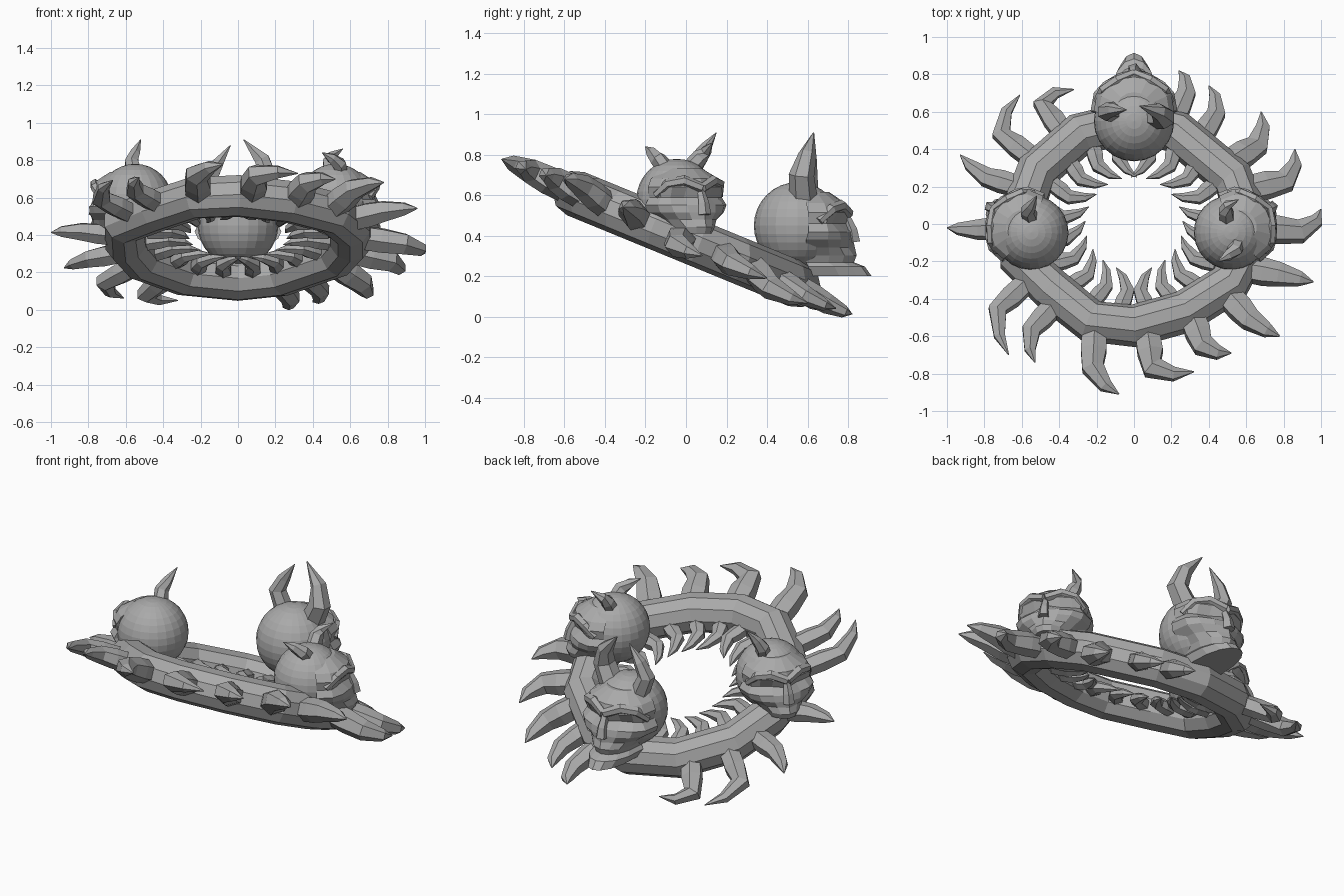
import bpy, bmesh, math
from mathutils import Vector, Matrix

cube = bpy.data.objects.get("Cube")
if cube:
    bpy.data.objects.remove(cube, do_unlink=True)

stone = bpy.data.materials.new("stone_grey")
stone.use_nodes = True
GREY = (0.4, 0.4, 0.4, 1)
stone.diffuse_color = GREY
stone.node_tree.nodes["Principled BSDF"].inputs["Base Color"].default_value = GREY

SLOPE = -0.41
NORMAL = Vector((0, -SLOPE, 1)).normalized()


def on_plane(x, y, lift=0.0):
    """Point on the tilted plane of the ring."""
    return Vector((x, y, 0.385 + SLOPE * y + lift))


def finish(name, bm, matrix=None):
    if matrix:
        bm.transform(matrix)
    bmesh.ops.recalc_face_normals(bm, faces=bm.faces)
    mesh = bpy.data.meshes.new(name)
    bm.to_mesh(mesh)
    bm.free()
    mesh.materials.append(stone)
    obj = bpy.data.objects.new(name, mesh)
    bpy.context.collection.objects.link(obj)


def bridge(bm, loops, closed=False):
    """Skin a list of equal vertex loops; cap the ends if open."""
    n = len(loops[0])
    pairs = list(zip(loops, loops[1:]))
    if closed:
        pairs.append((loops[-1], loops[0]))
    else:
        bm.faces.new(loops[0])
        bm.faces.new(loops[-1])
    for a, b in pairs:
        for i in range(n):
            j = (i + 1) % n
            bm.faces.new((a[i], a[j], b[j], b[i]))


def sweep(name, pts, radii, sides=6, up=NORMAL, closed=False, flat=1.0, matrix=None):
    """Tapered tube along a path."""
    bm = bmesh.new()
    pts = [Vector(p) for p in pts]
    last = len(pts) - 1
    loops = []
    for i, p in enumerate(pts):
        if closed:
            t = pts[(i + 1) % len(pts)] - pts[i - 1]
        else:
            t = pts[min(i + 1, last)] - pts[max(i - 1, 0)]
        side = up.cross(t).normalized()
        top = t.cross(side).normalized()
        loop = []
        for k in range(sides):
            a = math.tau * (k + 0.5) / sides
            off = side * math.cos(a) + top * math.sin(a) * flat
            loop.append(bm.verts.new(p + off * radii[i]))
        loops.append(loop)
    bridge(bm, loops, closed)
    finish(name, bm, matrix)


# Ring body
ring = [(0, -.545), (-.23, -.52), (-.44, -.35), (-.61, -.19), (-.6, .06), (-.52, .28),
        (-.29, .48), (0, .55), (.23, .49), (.53, .24), (.6, .05), (.6, -.14),
        (.51, -.32), (.27, -.47)]
sweep("ring", [on_plane(x, y) for x, y in ring], [0.115] * len(ring), 10, closed=True)


def claw(name, base, mid, tip, r, lift=0.0):
    """Hooked claw: straight out to the knuckle, then bent to a point."""
    b, m, t = on_plane(*base), on_plane(*mid, lift), on_plane(*tip, lift)
    path = [b, b.lerp(m, 0.55), m, m.lerp(t, 0.5) + (m - b) * 0.12, t]
    sweep(name, path, [r, r * 1.05, r * 0.9, r * 0.55, r * 0.04], 6, flat=0.9)


# Outer claws: base, knuckle, tip, lift off the ring plane
outer = [((-.21, -.56), (-.22, -.77), (-.08, -.91), .02), ((.07, -.58), (.1, -.77), (.32, -.79), .02),
         ((.31, -.5), (.37, -.65), (.52, -.69), .03), ((.5, -.38), (.62, -.51), (.78, -.6), .05),
         ((.6, -.24), (.78, -.27), (.96, -.31), .03), ((.62, -.02), (.89, -.04), (1, .08), -.05),
         ((.59, .18), (.81, .23), (.86, .4), -.03), ((.5, .32), (.66, .42), (.68, .6), -.07),
         ((.34, .43), (.44, .59), (.4, .74), -.04), ((.2, .52), (.28, .7), (.24, .82), -.035),
         ((-.36, .46), (-.49, .64), (-.32, .72), -.04), ((-.53, .34), (-.71, .48), (-.61, .69), -.04),
         ((-.62, .2), (-.79, .25), (-.93, .37), -.01), ((-.64, -.02), (-.84, -.03), (-1, -.02), .02),
         ((-.57, -.31), (-.73, -.46), (-.67, -.7), .02), ((-.42, -.43), (-.55, -.57), (-.53, -.74), .02)]
for n, (b, m, t, lift) in enumerate(outer):
    claw(f"outer_claw_{n + 1}", b, m, t, 0.075 if n < 8 else 0.062, lift)

# Inner claws, hooked sideways around the opening
COUNT = 20
for n in range(COUNT):
    a = math.tau * (n + 0.5) / COUNT
    hook = 0.22 if math.cos(a) > 0 else -0.22

    def polar(r, turn):
        return r * 1.04 * math.cos(a + turn), r * math.sin(a + turn)
    claw(f"inner_claw_{n + 1}", polar(.47, 0), polar(.36, -hook * 0.3), polar(.25, hook), 0.045)


def skull(name, centre, size, yaw, jaw=False):
    """Round cranium with a faceted face pointing along local +x."""
    place = (Matrix.Translation(centre) @ Matrix.Rotation(math.radians(yaw), 4, 'Z')
             @ Matrix.Scale(size, 4))
    bm = bmesh.new()
    bmesh.ops.create_uvsphere(bm, u_segments=24, v_segments=16, radius=1)
    finish(name + "_cranium", bm, place)

    # Face levels: height, half width, back, depth, depth factor at the eyes
    levels = [(.78, .45, .2, .72, 1), (.52, .88, .2, 1.1, 1), (.3, 1.0, .25, 1.2, .92),
              (.05, .96, .25, 1.16, .78), (-.14, 1.08, .25, 1.25, .95), (-.32, 1.0, .2, 1.28, .98),
              (-.5, .76, .2, 1.32, .92), (-.68, .6, .2, 1.36, 1), (-.84, .52, .2, 1.3, 1)]
    if jaw:
        levels += [(-.94, .6, .25, 1.55, 1), (-1.15, .5, .32, 1.7, 1)]
    bm = bmesh.new()
    loops = []
    for z, w, back, depth, eye in levels:
        loop = []
        for k in range(9):
            a = math.pi * (k / 8 - 0.5)
            f = eye if k in (2, 3, 5, 6) else 1
            reach = (depth - back) * max(math.cos(a), 0) ** 0.8 * f
            loop.append(bm.verts.new((back + reach, w * math.sin(a), z)))
        loops.append(loop)
    bridge(bm, loops)
    finish(name + "_face", bm, place)

    # Brows and nose
    for s, label in ((1, "left"), (-1, "right")):
        sweep(f"{name}_{label}_brow",
              [(.5, s * .92, .1), (.78, s * .76, .38), (1.0, s * .42, .46), (1.18, 0, .28)],
              [.1, .13, .14, .12], 6, Vector((0, 0, 1)), matrix=place)
    sweep(name + "_nose", [(1.12, 0, .2), (1.24, 0, -.1), (1.28, 0, -.38)],
          [.1, .14, .17], 5, Vector((1, 0, 0)), matrix=place)


skull("back_skull", (0, .55, .45), .215, 90, jaw=True)
skull("left_skull", (.52, -.045, .58), .2, 32)
skull("right_skull", (-.55, -.045, .58), .2, 148)

# Horns
horns = {
    "back_skull_left_horn": (.07, [(.1, .58, .58), (.16, .57, .7), (.13, .6, .8), (.03, .63, .91)]),
    "back_skull_right_horn": (.055, [(-.1, .6, .58), (-.15, .6, .7), (-.11, .61, .78), (-.04, .61, .88)]),
    "left_skull_back_horn": (.045, [(.5, .02, .73), (.49, .07, .79), (.5, .1, .82), (.56, .13, .86)]),
    "left_skull_front_horn": (.045, [(.55, -.09, .72), (.54, -.14, .78), (.5, -.17, .81), (.45, -.2, .84)]),
    "right_skull_horn": (.045, [(-.55, .03, .73), (-.57, .07, .79), (-.55, .1, .84), (-.52, .15, .91)]),
}
for name, (r, path) in horns.items():
    sweep(name, path, [r, r * 0.9, r * 0.65, r * 0.04], 6, Vector((0, 1, 0)))
